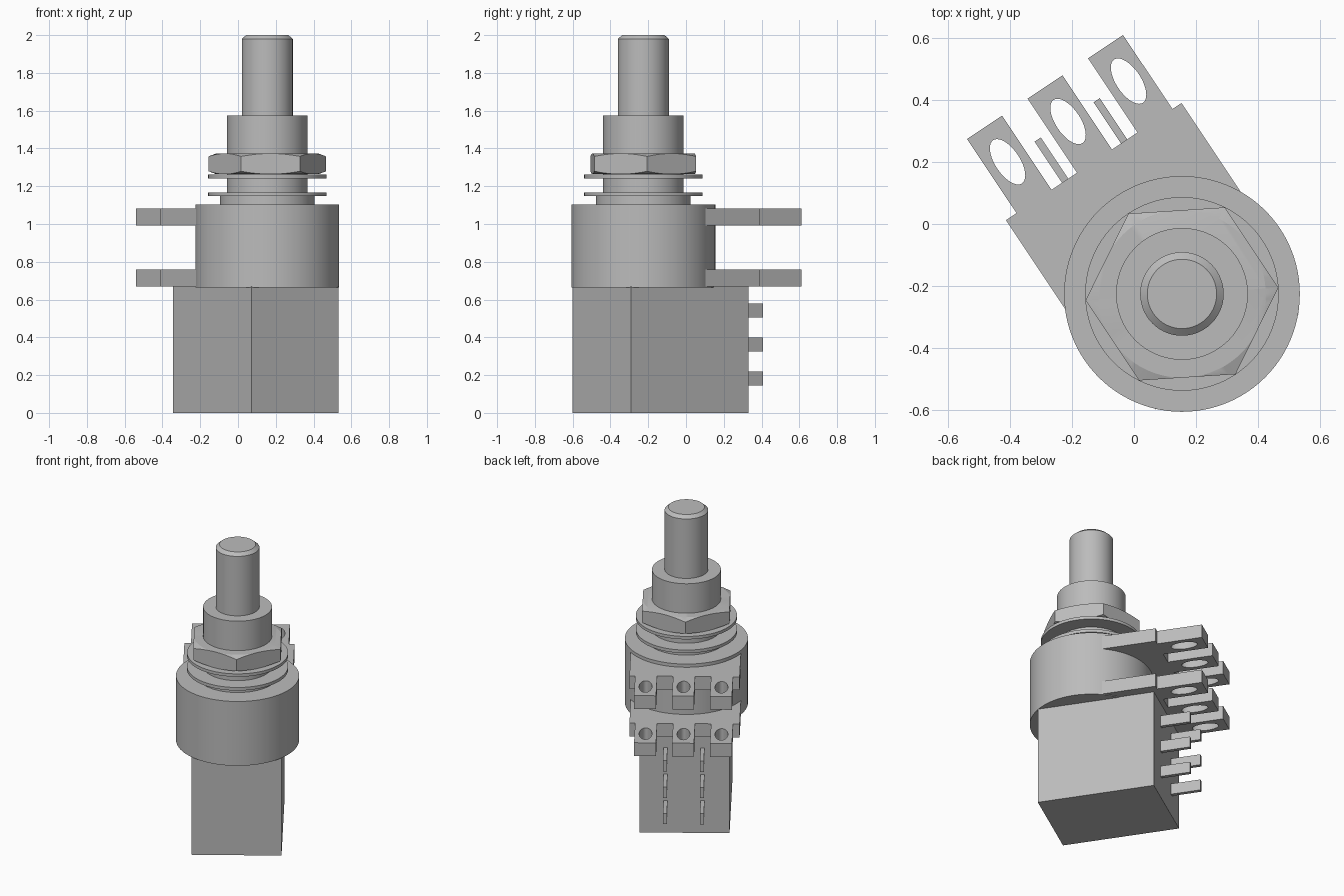
import bpy, bmesh
from math import cos, sin, tau, radians
from mathutils import Matrix

if "Cube" in bpy.data.objects:
    bpy.data.objects.remove(bpy.data.objects["Cube"])

# Shared frame: shaft axis at the origin, terminals towards local +y
FRAME = Matrix.Translation((0.155, -0.226, 0)) @ Matrix.Rotation(radians(33.7), 4, "Z")

grey = bpy.data.materials.new("plain_grey")
grey.use_nodes = True
COLOUR = (0.5, 0.5, 0.5, 1)
grey.diffuse_color = COLOUR
grey.node_tree.nodes["Principled BSDF"].inputs["Base Color"].default_value = COLOUR


def select_only(obj):
    bpy.ops.object.select_all(action="DESELECT")
    obj.select_set(True)
    bpy.context.view_layer.objects.active = obj


def finish(name, data):
    obj = bpy.data.objects.new(name, data)
    bpy.context.collection.objects.link(obj)
    obj.matrix_world = FRAME
    data.materials.append(grey)
    return obj


def smooth(obj):
    select_only(obj)
    bpy.ops.object.shade_smooth_by_angle(angle=radians(30))


def lathe(name, profile, steps=96):
    """Revolve (radius, height) points around the shaft axis."""
    bm = bmesh.new()
    points = [(0, profile[0][1]), *profile, (0, profile[-1][1])]
    verts = [bm.verts.new((r, 0, z)) for r, z in points]
    edges = [bm.edges.new(pair) for pair in zip(verts, verts[1:])]
    bmesh.ops.spin(bm, geom=verts + edges, axis=(0, 0, 1), cent=(0, 0, 0),
                   steps=steps, angle=tau)
    bmesh.ops.remove_doubles(bm, verts=bm.verts, dist=1e-5)
    bmesh.ops.recalc_face_normals(bm, faces=bm.faces)
    mesh = bpy.data.meshes.new(name)
    bm.to_mesh(mesh)
    bm.free()
    obj = finish(name, mesh)
    smooth(obj)
    return obj


def disc(name, radius, low, high):
    return lathe(name, [(radius, low), (radius, high)])


def block(name, x, y, z):
    """Box from (low, high) ranges."""
    bm = bmesh.new()
    bmesh.ops.create_cube(bm, size=1)
    for v in bm.verts:
        v.co = [sum(r) / 2 + c * (r[1] - r[0]) for r, c in zip((x, y, z), v.co)]
    mesh = bpy.data.meshes.new(name)
    bm.to_mesh(mesh)
    bm.free()
    return finish(name, mesh)


def terminal_plate(name, low, high):
    """Flat plate with three lugs, each with an oval hole."""
    half, shoulder, tip, lug = 0.341, 0.514, 0.802, 0.068
    centres = (-0.232, 0.003, 0.238)
    outline = [(-half, 0), (-half, shoulder)]
    for c in centres:
        outline += [(c - lug, shoulder), (c - lug, tip), (c + lug, tip), (c + lug, shoulder)]
    outline += [(half, shoulder), (half, 0)]
    holes = [[(c + 0.04 * cos(tau * i / 40), 0.668 + 0.084 * sin(tau * i / 40))
              for i in range(40)] for c in centres]

    curve = bpy.data.curves.new(name, "CURVE")
    curve.dimensions = "2D"
    curve.fill_mode = "BOTH"
    curve.extrude = (high - low) / 2
    for points in [outline, *holes]:
        spline = curve.splines.new("POLY")
        spline.points.add(len(points) - 1)
        for p, (x, y) in zip(spline.points, points):
            p.co = (x, y, 0, 1)
        spline.use_cyclic_u = True
    obj = finish(name, curve)
    obj.matrix_world = FRAME @ Matrix.Translation((0, 0, (low + high) / 2))
    select_only(obj)
    bpy.ops.object.convert(target="MESH")
    smooth(bpy.context.object)


# Switch box with two columns of thin pins
block("switch_box", (-0.278, 0.278), (-0.264, 0.484), (0, 0.668))
for side, x in (("right", -0.111), ("left", 0.118)):
    for row, z in enumerate((0.183, 0.363, 0.543), 1):
        block(f"switch_pin_{side}_{row}", (x - 0.012, x + 0.012),
              (0.45, 0.674), (z - 0.037, z + 0.037))

# Round body and its terminal plates
disc("round_body", 0.381, 0.665, 1.104)
terminal_plate("lower_terminal_plate", 0.669, 0.76)
terminal_plate("upper_terminal_plate", 0.991, 1.082)

# Collar, threaded bushing, washers and shaft
disc("collar", 0.25, 1.1, 1.15)
disc("bushing", 0.213, 1.12, 1.574)
disc("lower_washer", 0.313, 1.147, 1.168)
disc("upper_washer", 0.313, 1.241, 1.261)
lathe("shaft", [(0.135, 1.55), (0.135, 1.98), (0.112, 2.0)])

# Hexagonal nut, corners rounded off by a double cone
nut = lathe("hex_nut", [(0.312, 1.264), (0.312, 1.373)], steps=6)
nut.data.transform(Matrix.Rotation(radians(30), 4, "Z"))
cone = lathe("nut_chamfer_cutter", [(0.268, 1.263), (0.322, 1.283),
                                    (0.322, 1.354), (0.268, 1.374)])
cone.hide_render = True
cut = nut.modifiers.new("chamfer", "BOOLEAN")
cut.operation = "INTERSECT"
cut.solver = "EXACT"
cut.object = cone
select_only(nut)
bpy.ops.object.modifier_apply(modifier=cut.name)
bpy.data.objects.remove(cone)
smooth(nut)
